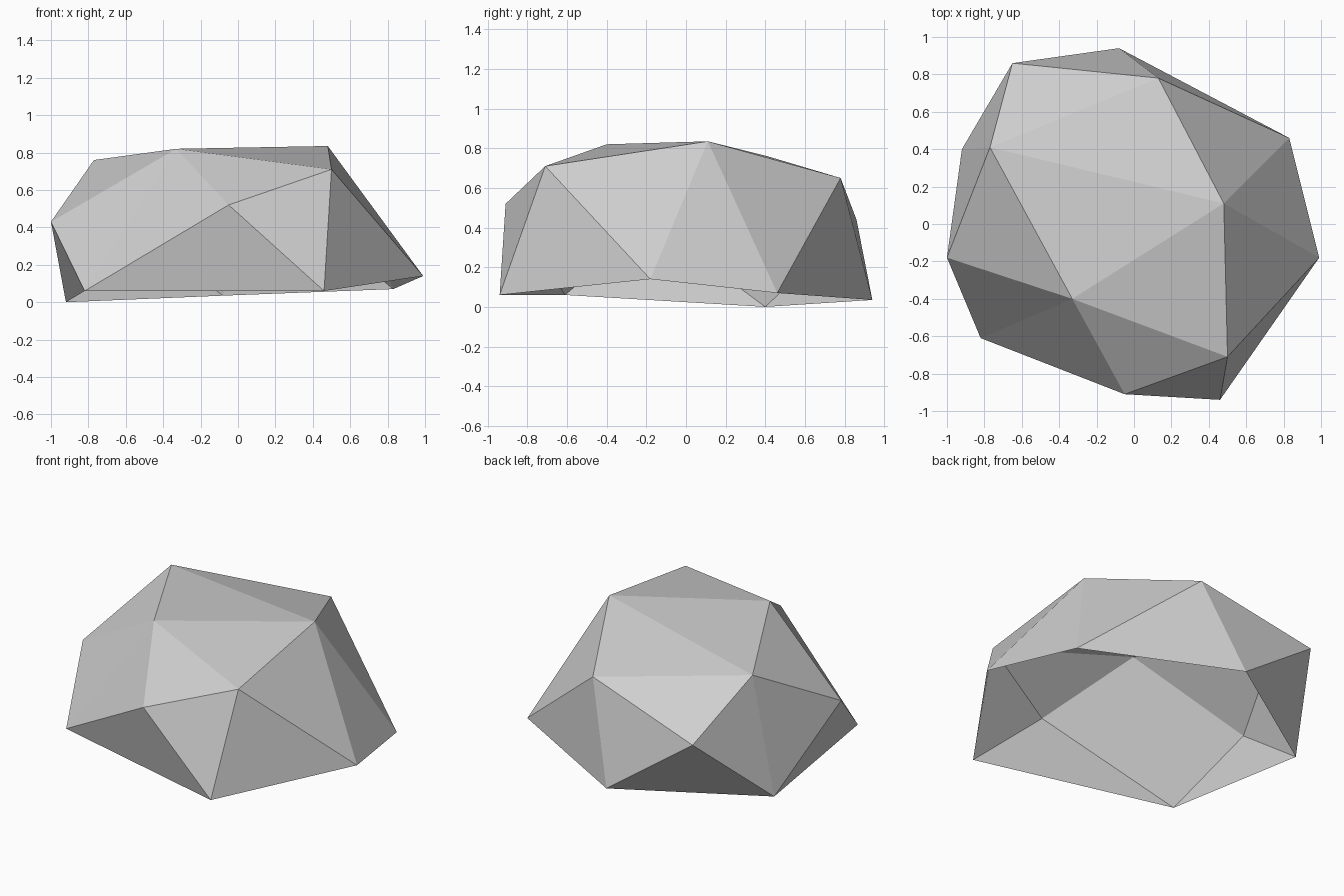
import bpy
import bmesh

default = bpy.data.objects.get("Cube")
if default:
    bpy.data.objects.remove(default, do_unlink=True)

# Stone material
stone = bpy.data.materials.new("stone_grey")
stone.use_nodes = True
grey = (0.62, 0.62, 0.62, 1.0)
stone.diffuse_color = grey
stone.node_tree.nodes["Principled BSDF"].inputs["Base Color"].default_value = grey

# Corners of the rock, grouped by height
corners = {
    # ground rim
    "K": (-0.92, 0.40, 0.0), "I": (-0.82, -0.61, 0.06), "F": (0.46, -0.94, 0.06),
    "E": (0.99, -0.18, 0.14), "D": (0.83, 0.46, 0.07), "B": (-0.08, 0.94, 0.035),
    # middle
    "J": (-1.0, -0.18, 0.43), "H": (-0.05, -0.91, 0.52), "A": (-0.65, 0.86, 0.44),
    # crown
    "G": (0.50, -0.71, 0.71), "C": (0.13, 0.78, 0.65), "L": (-0.77, 0.41, 0.76),
    "M": (-0.33, -0.40, 0.82), "N": (0.48, 0.11, 0.835),
}

# Facets of the shell; the underside is left open
sides = "IFH HFG FEG GEN EDN DCN DBC BAC BKA KAL KJL KIJ IHM IMJ"
top = "HGM GNM NCL CAL NLM JLM"

bm = bmesh.new()
verts = {name: bm.verts.new(co) for name, co in corners.items()}
for facet in (sides + " " + top).split():
    bm.faces.new([verts[c] for c in facet])
bmesh.ops.recalc_face_normals(bm, faces=bm.faces[:])

# Make sure the crown faces the sky
bm.normal_update()
if sum(f.normal.z * f.calc_area() for f in bm.faces) < 0:
    bmesh.ops.reverse_faces(bm, faces=bm.faces[:])

mesh = bpy.data.meshes.new("rock")
bm.to_mesh(mesh)
bm.free()
mesh.materials.append(stone)
rock = bpy.data.objects.new("rock", mesh)
bpy.context.collection.objects.link(rock)
